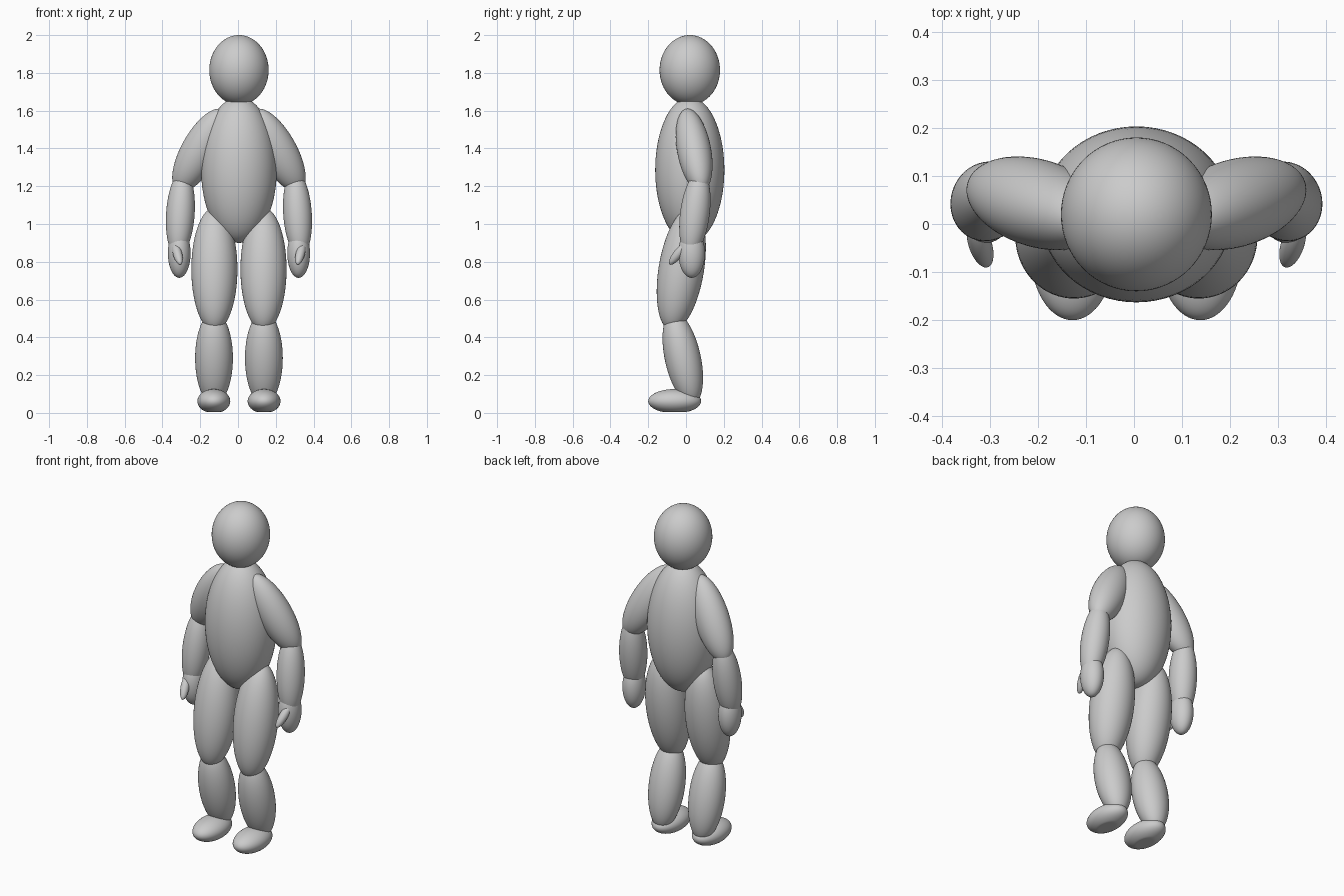
import bpy
from mathutils import Vector, Matrix

cube = bpy.data.objects.get("Cube")
if cube:
    bpy.data.objects.remove(cube, do_unlink=True)

GREY = (0.6, 0.6, 0.6, 1.0)
grey = bpy.data.materials.new("plain_grey")
grey.use_nodes = True
grey.diffuse_color = GREY
grey.node_tree.nodes["Principled BSDF"].inputs["Base Color"].default_value = GREY

MID = 0.005  # x of the body's centre line


def ellipsoid(name, centre, radii, up=(0, 0, 1), floor=None):
    """Smooth ellipsoid whose long axis follows 'up', optionally flattened at a floor height."""
    bpy.ops.mesh.primitive_uv_sphere_add(segments=64, ring_count=40, radius=1)
    ob = bpy.context.object
    ob.name = ob.data.name = name
    turn = Vector((0, 0, 1)).rotation_difference(Vector(up).normalized()).to_matrix().to_4x4()
    ob.data.transform(turn @ Matrix.Diagonal((*radii, 1)))
    ob.location = centre
    if floor is not None:
        for v in ob.data.vertices:
            v.co.z = max(v.co.z, floor - centre[2])
    ob.data.materials.append(grey)
    bpy.ops.object.shade_smooth_by_angle()
    return ob


# Head and torso
ellipsoid("head", (MID, 0.02, 1.815), (0.157, 0.16, 0.185))
ellipsoid("torso", (MID, 0.02, 1.286), (0.2, 0.183, 0.386))

# Limb parts: name, centre, radii, long axis (for the model's left side)
LIMBS = [
    ("upper_arm", (0.205, 0.043, 1.39), (0.1, 0.09, 0.249), (-0.48, -0.16, 0.86)),
    ("forearm", (0.31, 0.047, 1.055), (0.0755, 0.078, 0.23), (-0.066, 0.13, 1)),
    ("hand", (0.316, 0.03, 0.845), (0.06, 0.07, 0.13), (0, 0, 1)),
    ("thumb", (0.325, -0.042, 0.842), (0.024, 0.024, 0.073), (0.2, 0.6, 0.75)),
    ("thigh", (0.13, -0.025, 0.76), (0.122, 0.12, 0.33), (0, 0.165, 1)),
    ("shin", (0.132, -0.017, 0.29), (0.1, 0.095, 0.25), (0, -0.22, 1)),
]

for side, s in (("left", 1), ("right", -1)):
    for name, (x, y, z), radii, (ux, uy, uz) in LIMBS:
        ellipsoid(f"{side}_{name}", (MID + s * x, y, z), radii, (s * ux, uy, uz))
    # Foot with a flat sole
    ellipsoid(f"{side}_foot", (MID + s * 0.133, -0.06, 0.062), (0.087, 0.14, 0.064), floor=0.006)
